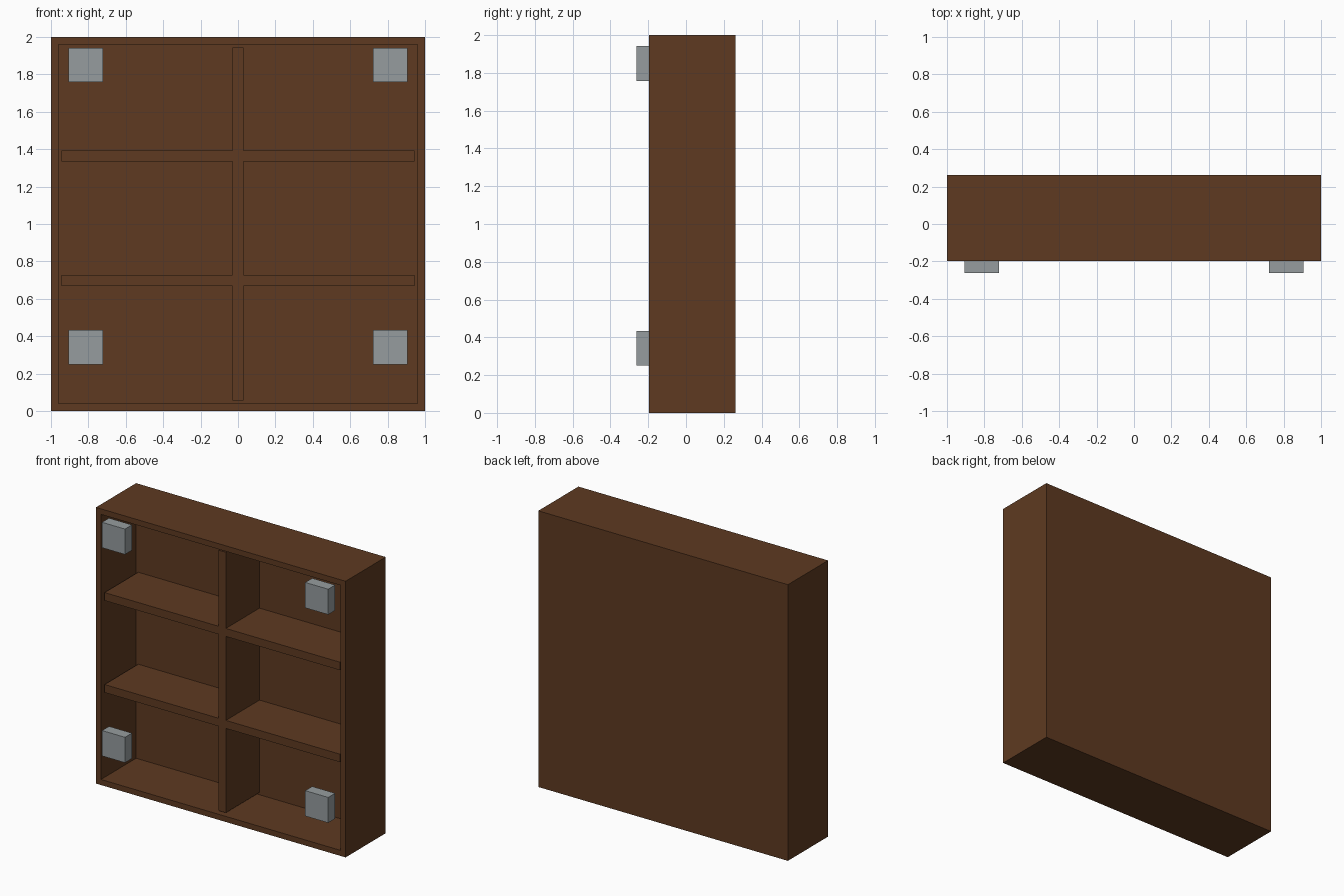
import bpy, bmesh
from mathutils import Vector

cube = bpy.data.objects.get("Cube")
if cube:
    bpy.data.objects.remove(cube, do_unlink=True)


def make_material(name, rgb):
    mat = bpy.data.materials.new(name)
    mat.use_nodes = True
    mat.diffuse_color = (*rgb, 1)
    mat.node_tree.nodes["Principled BSDF"].inputs["Base Color"].default_value = (*rgb, 1)
    return mat


brown = make_material("dark brown wood", (0.112, 0.042, 0.015))
grey = make_material("grey metal", (0.305, 0.335, 0.345))


def add_box(name, low, high, mat, cavity=None):
    """Box between two corners; cavity = (rim width, depth) hollows out the front."""
    low, high = Vector(low), Vector(high)
    bm = bmesh.new()
    bmesh.ops.create_cube(bm, size=1)
    for v in bm.verts:
        v.co = (low + high) / 2 + v.co * (high - low)
    bm.normal_update()
    if cavity:
        rim, depth = cavity
        front = min(bm.faces, key=lambda f: f.normal.y)
        bmesh.ops.inset_region(bm, faces=[front], thickness=rim)
        pushed = bmesh.ops.extrude_discrete_faces(bm, faces=[front])["faces"][0]
        for v in pushed.verts:
            v.co.y += depth
        bmesh.ops.recalc_face_normals(bm, faces=bm.faces)
    mesh = bpy.data.meshes.new(name)
    bm.to_mesh(mesh)
    bm.free()
    mesh.materials.append(mat)
    obj = bpy.data.objects.new(name, mesh)
    bpy.context.scene.collection.objects.link(obj)
    return obj


FRONT, BACK = -0.197, 0.262
RIM = 0.057
INNER = 1 - RIM
BOARD_FRONT, BOARD_BACK = -0.18, 0.205
HALF = 0.029

# Open-fronted cabinet shell with a closed back
add_box("cabinet_shell", (-1, FRONT, 0), (1, BACK, 2), brown, (RIM, BOARD_BACK - FRONT))

# Central upright, set slightly behind the rim
add_box("center_divider", (-HALF, BOARD_FRONT, RIM), (HALF, BOARD_BACK, 2 - RIM), brown)

for side, s in (("left", 1), ("right", -1)):
    # Two shelves on each side of the upright
    for level, z in (("lower", 0.697), ("upper", 1.363)):
        x0, x1 = sorted((s * HALF, s * INNER))
        add_box(f"{level}_shelf_{side}", (x0, BOARD_FRONT, z - HALF),
                (x1, BOARD_BACK, z + HALF), brown)
    # Square blocks standing proud of the front corners
    for level, z in (("lower", 0.342), ("upper", 1.85)):
        x = s * 0.814
        add_box(f"{level}_block_{side}", (x - 0.092, -0.262, z - 0.092),
                (x + 0.092, -0.182, z + 0.092), grey)
